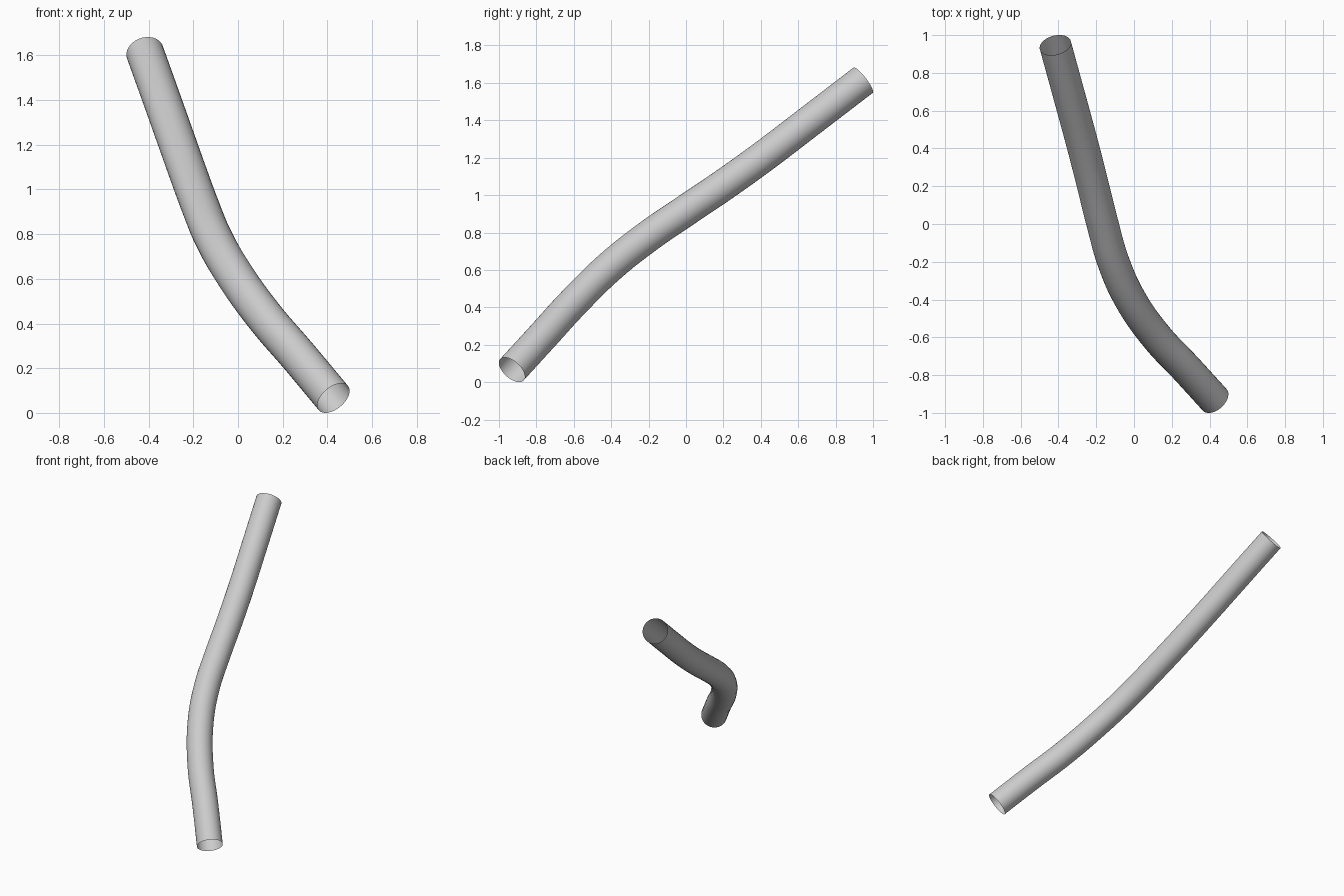
import bpy
from mathutils import Vector

if "Cube" in bpy.data.objects:
    bpy.data.objects.remove(bpy.data.objects["Cube"])

# Centre line of the bent pipe, from low front end to high back end
path = [(0.427, -0.932, 0.072), (0.27, -0.76, 0.26), (0.12, -0.6, 0.435),
        (-0.02, -0.4, 0.63), (-0.11, -0.2, 0.788), (-0.167, 0, 0.925),
        (-0.217, 0.2, 1.06), (-0.268, 0.4, 1.203), (-0.342, 0.673, 1.411),
        (-0.417, 0.946, 1.62)]

# Open round tube swept along the path
curve = bpy.data.curves.new("bent_pipe_path", 'CURVE')
curve.dimensions = '3D'
curve.resolution_u = 8
curve.bevel_depth = 0.085
curve.bevel_resolution = 14
curve.use_fill_caps = False
spline = curve.splines.new('BEZIER')
spline.bezier_points.add(len(path) - 1)
for point, co in zip(spline.bezier_points, path):
    point.co = co
    point.handle_left_type = point.handle_right_type = 'AUTO'

pipe = bpy.data.objects.new("bent_pipe", curve)
bpy.context.collection.objects.link(pipe)
bpy.context.view_layer.objects.active = pipe
pipe.select_set(True)
bpy.ops.object.convert(target='MESH')
pipe = bpy.context.object
pipe.name = "bent_pipe"

# Centre on x and y, stand on z = 0
verts = pipe.data.vertices
lo = Vector([min(v.co[i] for v in verts) for i in range(3)])
hi = Vector([max(v.co[i] for v in verts) for i in range(3)])
shift = Vector(((lo.x + hi.x) / 2, (lo.y + hi.y) / 2, lo.z))
for v in verts:
    v.co -= shift

bpy.ops.object.shade_smooth()
